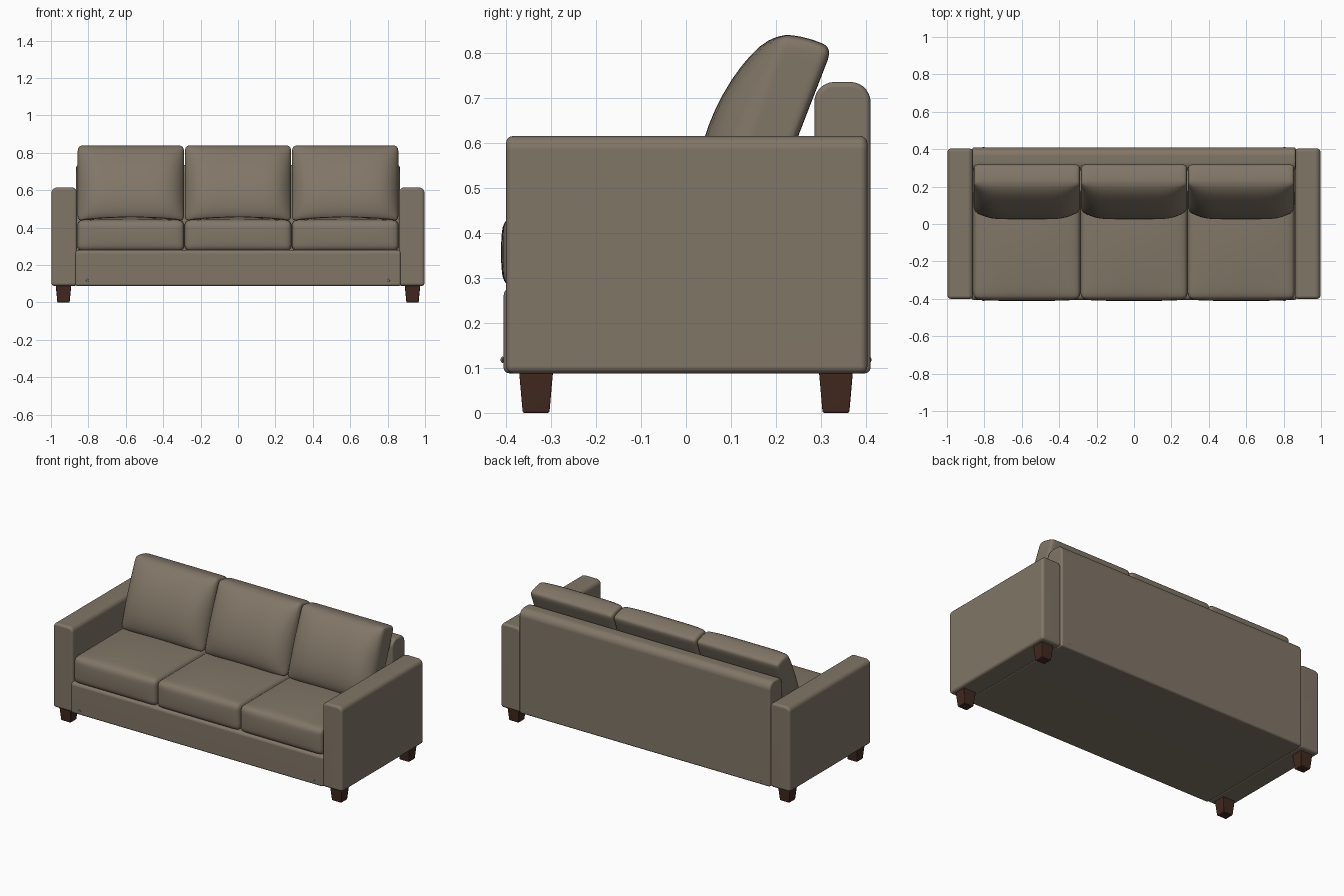
import bpy, bmesh, math
from mathutils import Vector

cube = bpy.data.objects.get("Cube")
if cube:
    bpy.data.objects.remove(cube, do_unlink=True)


def material(name, rgb):
    mat = bpy.data.materials.new(name)
    mat.use_nodes = True
    mat.diffuse_color = (*rgb, 1)
    mat.node_tree.nodes["Principled BSDF"].inputs["Base Color"].default_value = (*rgb, 1)
    return mat


FABRIC = material("taupe fabric", (0.22, 0.18, 0.135))
WOOD = material("dark wood", (0.055, 0.022, 0.014))


def finish(name, bm, mat):
    bmesh.ops.recalc_face_normals(bm, faces=bm.faces)
    mesh = bpy.data.meshes.new(name)
    bm.to_mesh(mesh)
    bm.free()
    mesh.materials.append(mat)
    for poly in mesh.polygons:
        poly.use_smooth = True
    mesh.set_sharp_from_angle(angle=math.radians(40))
    obj = bpy.data.objects.new(name, mesh)
    bpy.context.scene.collection.objects.link(obj)
    obj.modifiers.new("Even shading", 'WEIGHTED_NORMAL').keep_sharp = True
    return obj


def block(name, low, high, mat, axis=None, top_radius=0, edge_radius=0.012, taper=1):
    """Box with its top edges along one axis rounded, then every hard edge softened."""
    low, high = Vector(low), Vector(high)
    mid, size = (low + high) / 2, high - low
    bm = bmesh.new()
    bmesh.ops.create_cube(bm, size=1)
    for v in bm.verts:
        shrink = taper if v.co.z < 0 else 1
        v.co = mid + Vector((v.co.x * size.x * shrink, v.co.y * size.y * shrink, v.co.z * size.z))
    if top_radius:
        tops = [e for e in bm.edges
                if all(v.co.z > mid.z for v in e.verts)
                and abs((e.verts[0].co - e.verts[1].co)[axis]) > 0.01]
        bmesh.ops.bevel(bm, geom=tops, offset=top_radius, segments=7, profile=0.5,
                        affect='EDGES', clamp_overlap=False)
    hard = [e for e in bm.edges if e.calc_face_angle(0) > 0.7]
    bmesh.ops.bevel(bm, geom=hard, offset=edge_radius, segments=3, profile=0.5,
                    affect='EDGES', clamp_overlap=False)
    return finish(name, bm, mat)


def cushion(name, half, radius, shape):
    """Rounded grid box whose points are placed by a shape function of (u, v, w)."""
    half = Vector(half)
    bm = bmesh.new()
    bmesh.ops.create_cube(bm, size=2)
    bmesh.ops.subdivide_edges(bm, edges=bm.edges[:], cuts=17, use_grid_fill=True)
    for vert in bm.verts:
        p = Vector([math.sin(c * math.pi / 2) * h for c, h in zip(vert.co, half)])
        core = Vector([max(radius - h, min(h - radius, c)) for c, h in zip(p, half)])
        offset = p - core
        if offset.length > 0:
            p = core + offset.normalized() * radius
        vert.co = shape(*[max(-1, min(1, c / h)) for c, h in zip(p, half)])
    return finish(name, bm, FABRIC)


# Frame: base rail, back and arms
block("base", (-0.87, -0.405, 0.088), (0.87, 0.38, 0.28), FABRIC, 0, 0.02)
block("back_frame", (-0.865, 0.285, 0.088), (0.865, 0.41, 0.735), FABRIC, 0, 0.045)
for side, label in ((1, "left"), (-1, "right")):
    xs = sorted((side * 0.86, side * 0.997))
    block(label + "_arm", (xs[0], -0.4, 0.088), (xs[1], 0.403, 0.615), FABRIC, 1, 0.03, 0.016)

# Loose cushions, three of each
SEAT_HALF = (0.287, 0.305, 0.085)
BACK_HALF = (0.284, 0.08, 0.202)
for i, label in ((-1, "right"), (0, "middle"), (1, "left")):
    centre = i * 0.573

    def seat_shape(u, v, w):
        crown = 0.018 * (1 - u * u) * (1 - v * v) * max(w, 0)
        belly = 0.008 * (1 - u ** 4) * (1 - w * w) * max(-v, 0)
        return Vector((centre + u * SEAT_HALF[0],
                       -0.098 + v * SEAT_HALF[1] - belly,
                       0.357 + w * SEAT_HALF[2] + crown))

    def back_shape(u, v, w):
        rise, depth = (w + 1) / 2, (v + 1) / 2
        front, rear = 0.06 + 0.15 * rise, 0.18 + 0.145 * rise
        puff = 0.085 * (1 - u ** 6) * max(0, 1 - w * w) ** 0.6 * (1 - depth)
        return Vector((centre + u * BACK_HALF[0],
                       front + (rear - front) * depth - puff,
                       0.638 + w * BACK_HALF[2] - 0.03 * rise * depth ** 2))

    cushion(label + "_seat_cushion", SEAT_HALF, 0.035, seat_shape)
    cushion(label + "_back_cushion", BACK_HALF, 0.025, back_shape)

# Tapered legs and small upholstery studs near the lower corners
for sx, x_label in ((1, "left"), (-1, "right")):
    for sy, y_label in ((-1, "front"), (1, "back")):
        x, y = sx * 0.933, sy * 0.333
        block(f"{y_label}_{x_label}_leg", (x - 0.042, y - 0.038, 0), (x + 0.042, y + 0.038, 0.095),
              WOOD, edge_radius=0.004, taper=0.78)
        bm = bmesh.new()
        bmesh.ops.create_uvsphere(bm, u_segments=12, v_segments=8, radius=0.007)
        for v in bm.verts:
            v.co = Vector((sx * 0.805 + v.co.x, sy * 0.4075 + v.co.y * 0.6, 0.118 + v.co.z))
        finish(f"{y_label}_{x_label}_stud", bm, FABRIC)
